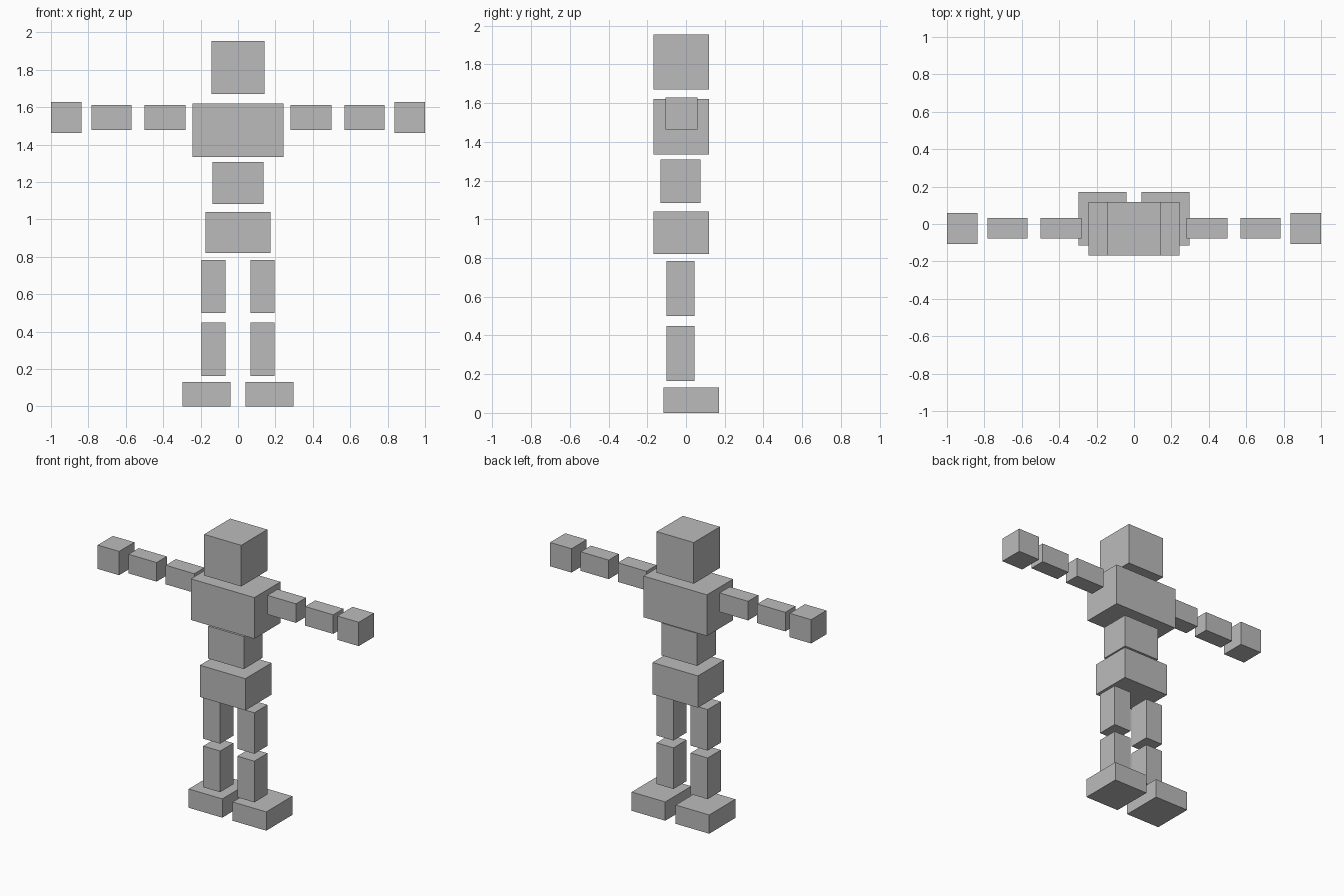
import bpy

if "Cube" in bpy.data.objects:
    bpy.data.objects.remove(bpy.data.objects["Cube"])

# Single plain grey for the whole figure
grey = bpy.data.materials.new("plain grey")
grey.diffuse_color = (0.5, 0.5, 0.5, 1)
grey.use_nodes = True
grey.node_tree.nodes["Principled BSDF"].inputs["Base Color"].default_value = grey.diffuse_color


def box(name, x, y, z):
    """Box given by its (min, max) range on each axis."""
    bpy.ops.mesh.primitive_cube_add(size=1, location=[(a + b) / 2 for a, b in (x, y, z)])
    ob = bpy.context.object
    ob.name = name
    ob.scale = [b - a for a, b in (x, y, z)]
    bpy.ops.object.transform_apply(location=False, rotation=False, scale=True)
    ob.data.materials.append(grey)


def pair(name, x, y, z):
    """The same box on both sides of the body."""
    box("left_" + name, x, y, z)
    box("right_" + name, (-x[1], -x[0]), y, z)


# Head and trunk: half width, depth range, height range
deep = (-0.168, 0.118)
for name, w, y, z in (
    ("head", 0.142, deep, (1.67, 1.955)),
    ("chest", 0.243, deep, (1.335, 1.62)),
    ("abdomen", 0.137, (-0.132, 0.075), (1.083, 1.308)),
    ("pelvis", 0.174, deep, (0.82, 1.04)),
):
    box(name, (-w, w), y, z)

# Arms stretched out to the sides
arm_y, arm_z = (-0.078, 0.033), (1.479, 1.611)
pair("upper_arm", (0.28, 0.499), arm_y, arm_z)
pair("forearm", (0.569, 0.784), arm_y, arm_z)
pair("hand", (0.836, 1.0), (-0.107, 0.059), (1.463, 1.628))

# Legs and feet
leg_x, leg_y = (0.066, 0.196), (-0.101, 0.043)
pair("thigh", leg_x, leg_y, (0.5, 0.784))
pair("shin", leg_x, leg_y, (0.164, 0.449))
pair("foot", (0.04, 0.297), (-0.115, 0.17), (0, 0.13))
